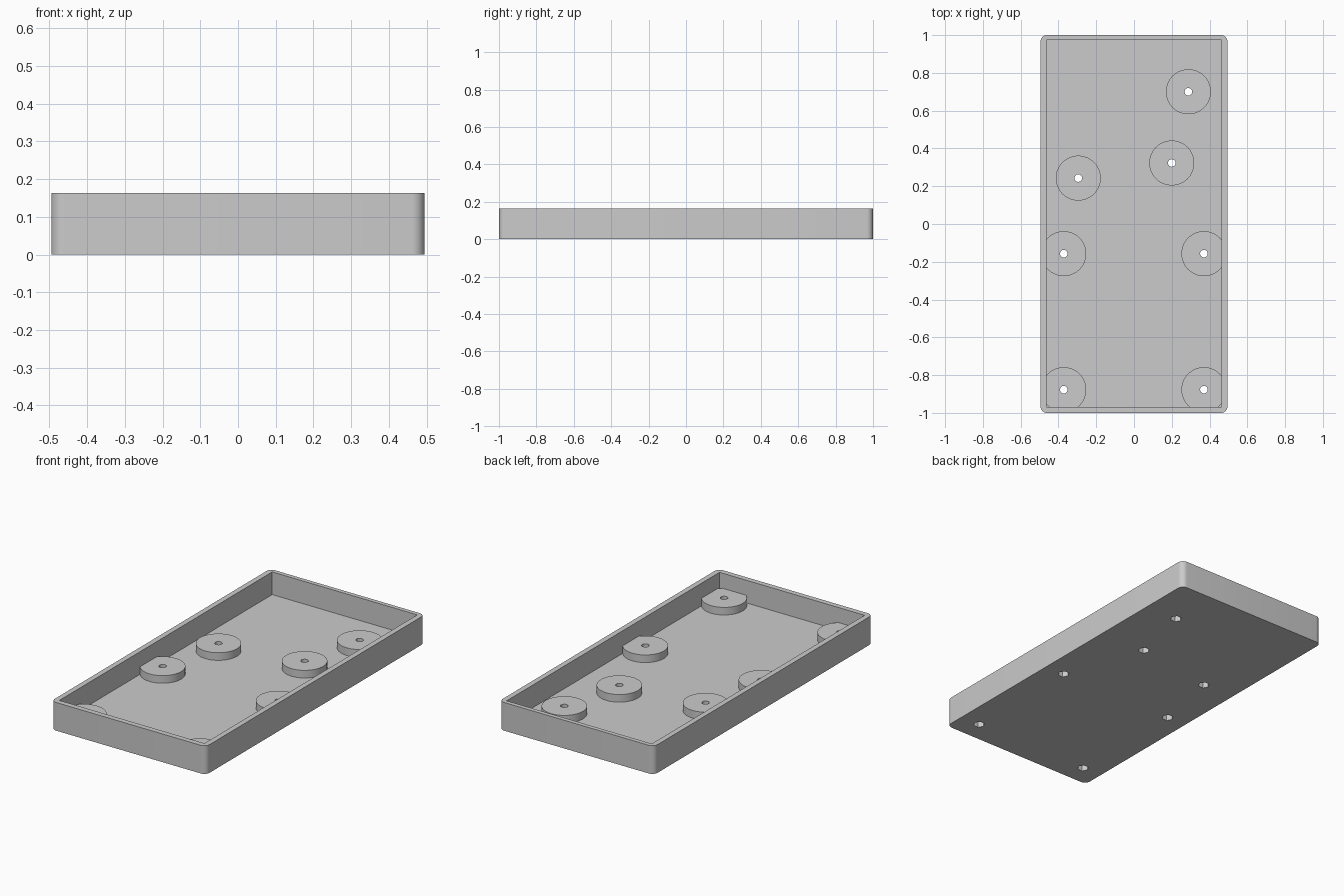
import bpy, bmesh, math

cube = bpy.data.objects.get("Cube")
if cube:
    bpy.data.objects.remove(cube, do_unlink=True)

HALF_X, HALF_Y, HEIGHT = 0.495, 1.0, 0.163
WALL, FLOOR, BOSS_TOP = 0.031, 0.032, 0.076
BOSS_R, HOLE_R, NUT_R, NUT_DEPTH = 0.119, 0.02, 0.031, 0.045
MOUNTS = [(0.288, 0.70), (0.20, 0.323), (-0.295, 0.243),
          (-0.372, -0.157), (0.37, -0.157), (-0.372, -0.877), (0.37, -0.877)]

grey = bpy.data.materials.new("Plain grey")
grey.use_nodes = True
COLOUR = (0.6, 0.6, 0.6, 1)
grey.diffuse_color = COLOUR
grey.node_tree.nodes["Principled BSDF"].inputs["Base Color"].default_value = COLOUR


def prism(name, outline, z0, z1):
    """Extrude a closed outline from z0 to z1."""
    bm = bmesh.new()
    face = bm.faces.new([bm.verts.new((x, y, z0)) for x, y in outline])
    top = bmesh.ops.extrude_face_region(bm, geom=[face])["geom"]
    for v in top:
        if isinstance(v, bmesh.types.BMVert):
            v.co.z = z1
    bmesh.ops.recalc_face_normals(bm, faces=bm.faces)
    mesh = bpy.data.meshes.new(name)
    bm.to_mesh(mesh)
    bm.free()
    mesh.materials.append(grey)
    obj = bpy.data.objects.new(name, mesh)
    bpy.context.collection.objects.link(obj)
    return obj


def ring(cx, cy, r, n):
    return [(cx + r * math.cos(math.tau * i / n), cy + r * math.sin(math.tau * i / n))
            for i in range(n)]


def rounded_box(hx, hy, r, steps=8):
    pts = []
    for q, (sx, sy) in enumerate([(1, 1), (-1, 1), (-1, -1), (1, -1)]):
        for i in range(steps + 1):
            a = math.pi / 2 * (q + i / steps)
            pts.append((sx * (hx - r) + r * math.cos(a), sy * (hy - r) + r * math.sin(a)))
    return pts


def combine(target, tool, operation):
    """Apply a boolean and drop the tool."""
    mod = target.modifiers.new(tool.name, "BOOLEAN")
    mod.operation, mod.solver, mod.object = operation, "EXACT", tool
    bpy.context.view_layer.objects.active = target
    bpy.ops.object.modifier_apply(modifier=mod.name)
    bpy.data.objects.remove(tool, do_unlink=True)


# Open tray: rounded outside, square-cornered inside
tray = prism("tray", rounded_box(HALF_X, HALF_Y, 0.034), 0, HEIGHT)
ix, iy = HALF_X - WALL, HALF_Y - WALL
pocket = prism("pocket_cutter", [(-ix, -iy), (ix, -iy), (ix, iy + 0.006), (-ix, iy + 0.006)],
               FLOOR, HEIGHT + 0.1)
combine(tray, pocket, "DIFFERENCE")

# Round mounting bosses, then screw holes with hexagonal nut recesses below
for x, y in MOUNTS:
    combine(tray, prism("boss", ring(x, y, BOSS_R, 64), FLOOR / 2, BOSS_TOP), "UNION")
for x, y in MOUNTS:
    combine(tray, prism("screw_hole", ring(x, y, HOLE_R, 24), -0.1, HEIGHT), "DIFFERENCE")
    combine(tray, prism("nut_recess", ring(x, y, NUT_R, 6), -0.1, NUT_DEPTH), "DIFFERENCE")

# Smooth the curved walls, keep the corners crisp
bpy.ops.object.select_all(action="DESELECT")
tray.select_set(True)
bpy.context.view_layer.objects.active = tray
bpy.ops.object.shade_smooth_by_angle(angle=math.radians(30))
